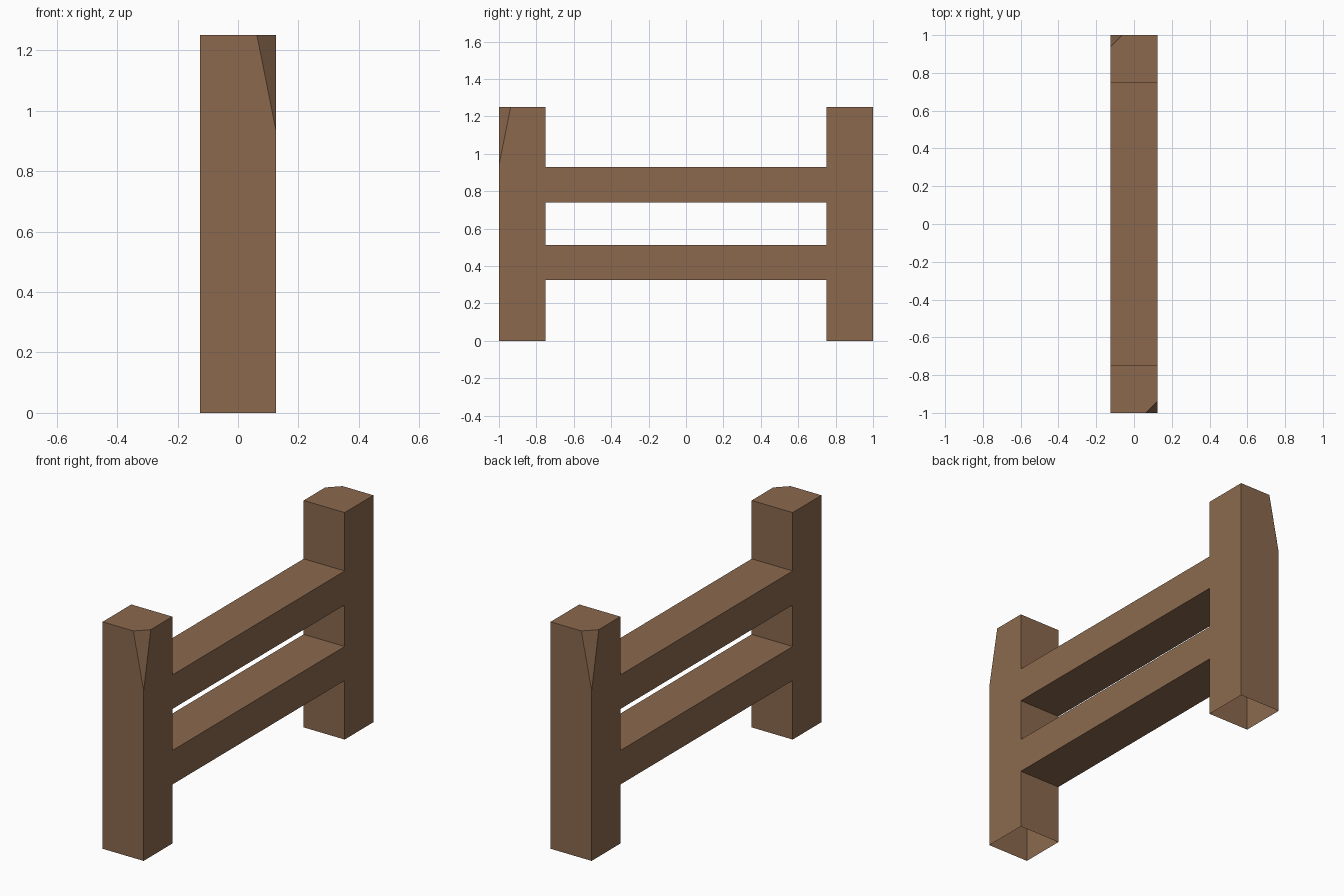
import bpy, bmesh, math
from mathutils import Matrix, Vector

if "Cube" in bpy.data.objects:
    bpy.data.objects.remove(bpy.data.objects["Cube"])

wood = bpy.data.materials.new("brown wood")
wood.diffuse_color = (0.258, 0.141, 0.076, 1)
wood.use_nodes = True
wood.node_tree.nodes["Principled BSDF"].inputs["Base Color"].default_value = wood.diffuse_color


def box(bm, lo, hi):
    lo, hi = Vector(lo), Vector(hi)
    size = hi - lo
    m = Matrix.Translation((lo + hi) / 2) @ Matrix.Diagonal((*size, 1))
    bmesh.ops.create_cube(bm, size=1, matrix=m)
    bm.normal_update()


def drop_faces(bm, test):
    bmesh.ops.delete(bm, geom=[f for f in bm.faces if test(f.normal)], context='FACES')


def add(name, bm, turn=0):
    bm.transform(Matrix.Rotation(turn, 4, 'Z'))
    me = bpy.data.meshes.new(name)
    bm.to_mesh(me)
    bm.free()
    me.materials.append(wood)
    bpy.context.collection.objects.link(bpy.data.objects.new(name, me))


# posts: one outer top corner cut off, open underneath, second turned half round
for name, turn in (("front_post", 0), ("back_post", math.pi)):
    bm = bmesh.new()
    box(bm, (-0.125, -1, 0), (0.125, -0.75, 1.25))
    cut = bmesh.ops.bisect_plane(bm, geom=bm.verts[:] + bm.edges[:] + bm.faces[:],
                                 plane_co=(0.0625, -1, 1.25), plane_no=(1, -1, 0.2),
                                 clear_outer=True)
    rim = [e for e in cut["geom_cut"] if isinstance(e, bmesh.types.BMEdge)]
    bmesh.ops.contextual_create(bm, geom=rim)
    bmesh.ops.recalc_face_normals(bm, faces=bm.faces[:])
    bm.normal_update()
    drop_faces(bm, lambda n: n.z < -0.9)
    add(name, bm, turn)

# rails: flush with the posts, ends hidden against them
for name, z in (("lower_rail", 0.325), ("upper_rail", 0.741)):
    bm = bmesh.new()
    box(bm, (-0.125, -0.75, z), (0.125, 0.75, z + 0.1875))
    drop_faces(bm, lambda n: abs(n.y) > 0.9)
    add(name, bm)
